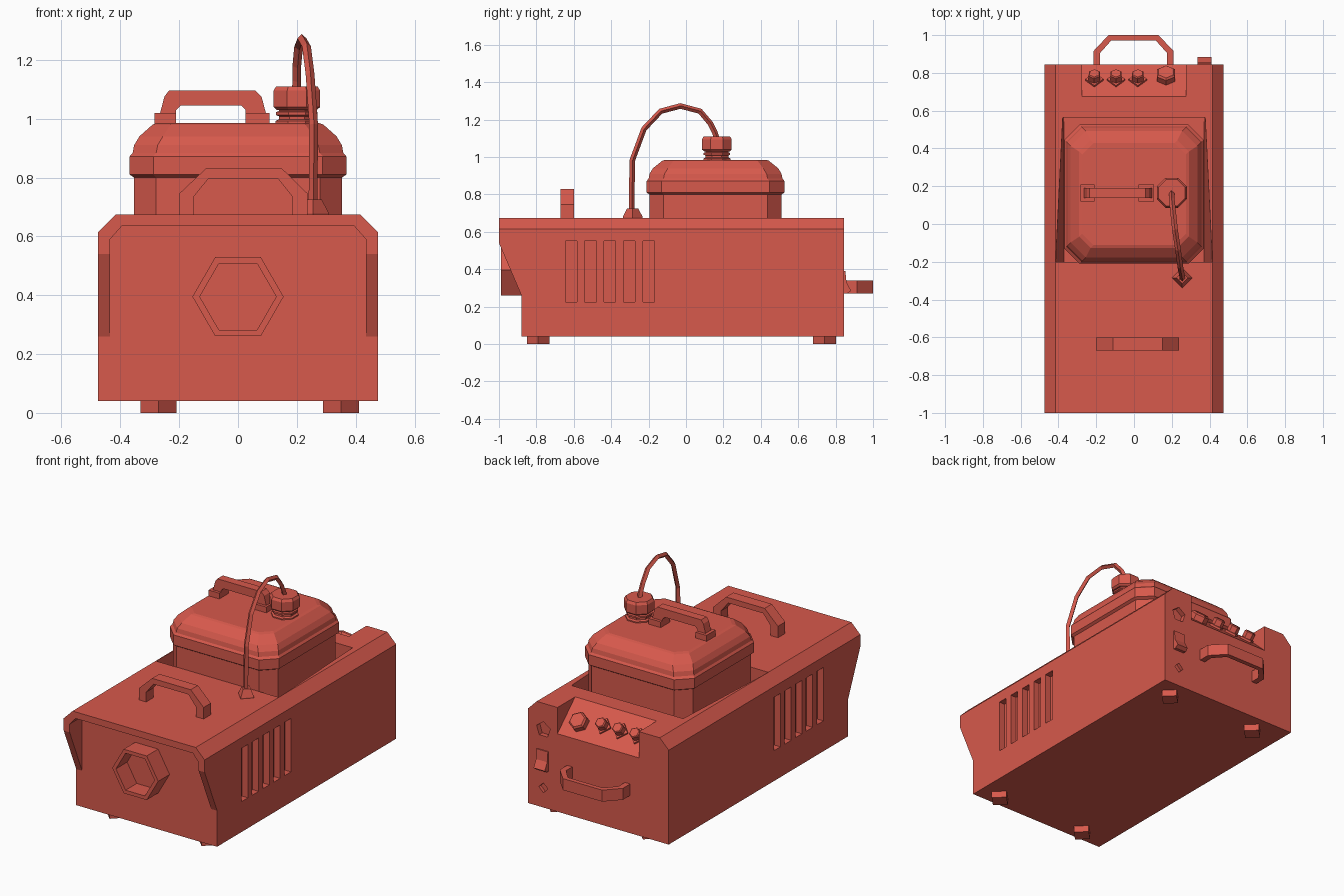
import bpy, bmesh, math
from mathutils import Matrix, Vector

if "Cube" in bpy.data.objects:
    bpy.data.objects.remove(bpy.data.objects["Cube"])

red = bpy.data.materials.new("warm_red")
red.diffuse_color = (0.68, 0.1, 0.072, 1)
red.use_nodes = True
red.node_tree.nodes["Principled BSDF"].inputs["Base Color"].default_value = red.diffuse_color


def loft(name, rings):
    """Bridge equal-length rings of points and cap both ends."""
    bm = bmesh.new()
    vs = [[bm.verts.new(p) for p in ring] for ring in rings]
    n = len(vs[0])
    for a, b in zip(vs, vs[1:]):
        for i in range(n):
            j = (i + 1) % n
            bm.faces.new((a[i], a[j], b[j], b[i]))
    bm.faces.new(vs[0][::-1])
    bm.faces.new(vs[-1])
    bmesh.ops.recalc_face_normals(bm, faces=bm.faces)
    me = bpy.data.meshes.new(name)
    bm.to_mesh(me)
    bm.free()
    me.materials.append(red)
    ob = bpy.data.objects.new(name, me)
    bpy.context.collection.objects.link(ob)
    return ob


def prism(name, pts, axis, a, b):
    """Extrude a 2D outline along an axis from a to b."""
    def at(p, t):
        return {"x": (t, p[0], p[1]), "y": (p[0], t, p[1]), "z": (p[0], p[1], t)}[axis]
    return loft(name, [[at(p, t) for p in pts] for t in (a, b)])


def rect(x0, x1, y0, y1):
    return [(x0, y0), (x1, y0), (x1, y1), (x0, y1)]


def ngon(n, r, cx=0, cy=0, turn=0):
    return [(cx + r * math.cos(math.tau * i / n + turn),
             cy + r * math.sin(math.tau * i / n + turn)) for i in range(n)]


def lathe(name, n, steps, cx, cy, turn=0):
    return loft(name, [[(x, y, z) for x, y in ngon(n, r, cx, cy, turn)] for r, z in steps])


def cut(ob, cutter):
    m = ob.modifiers.new("cut", "BOOLEAN")
    m.operation, m.solver, m.object = "DIFFERENCE", "EXACT", cutter
    bpy.context.view_layer.objects.active = ob
    bpy.ops.object.modifier_apply(modifier=m.name)
    bpy.data.objects.remove(cutter)


# Main housing with bevelled top edges
body = prism("housing", [(-.475, .04), (.475, .04), (.475, .615), (.415, .675),
                         (-.415, .675), (-.475, .615)], "y", -1, .845)
# Hooded front: recess, then slanted side cheeks
cut(body, prism("hood_cutter", [(-.435, -.1), (.435, -.1), (.435, .59), (.395, .635),
                                (-.395, .635), (-.435, .59)], "y", -1.1, -.88))
cut(body, prism("cheek_cutter", [(-1.1, .54), (-1, .54), (-.88, .26), (-.88, -.1), (-1.1, -.1)],
                "x", -.6, .6))
# Tank well with tapering side walls
cut(body, loft("well_cutter", [
    [(-.37, -.2, .42), (.37, -.2, .42), (.37, .565, .42), (-.37, .565, .42)],
    [(-.415, -.2, .676), (.415, -.2, .676), (.377, .565, .676), (-.377, .565, .676)]]))
# Sloping control panel notch
cut(body, prism("panel_cutter", [(.675, .675), (.845, .515), (.9, .463), (.9, .75), (.675, .75)],
                "x", -.275, .275))
# Side vents
for s in (-1, 1):
    for i in range(5):
        y = -.645 + .1035 * i
        cut(body, prism("vent_cutter", rect(y, y + .062, .225, .55), "x", s * .435, s * .5))
# Rear sockets
cut(body, prism("socket_cutter", ngon(5, .048, .37, .515, math.pi / 2), "y", .815, .9))
cut(body, prism("port_cutter", ngon(4, .03, .37, .16), "y", .825, .9))

# Feet
for x in (-.27, .35):
    for y in (-.79, .74):
        lathe("foot", 4, [(.061, 0), (.061, .045)], x, y)

# Hexagonal hollow nozzle
loft("nozzle", [[(x, y, z) for x, z in ngon(6, r, 0, .395)]
                for r, y in ((.155, -.87), (.155, -.99), (.13, -.99), (.13, -.882))])

# Carry handle on the roof
prism("front_handle", [(-.2, .67), (-.2, .745), (-.11, .83), (.15, .83), (.237, .745), (.237, .67),
                       (.185, .67), (.185, .735), (.135, .797), (-.1, .797), (-.15, .735),
                       (-.15, .67)], "y", -.67, -.6)
# Rear pull handle
prism("rear_handle", [(-.215, .84), (-.215, .915), (-.135, 1), (.13, 1), (.21, .915), (.21, .84),
                      (.175, .84), (.175, .905), (.115, .972), (-.12, .972), (-.18, .905),
                      (-.18, .84)], "z", .27, .34)
# Rear rocker switch
prism("rocker_switch", [(.84, .27), (.862, .27), (.883, .285), (.858, .33), (.852, .39), (.84, .39)],
      "x", .335, .41)

# Control knobs standing on the sloping panel
slope = Vector((0, .16, .17)).normalized()
tilt = Vector((0, 0, 1)).rotation_difference(slope).to_matrix().to_4x4()


def on_panel(ob, x, y):
    z = .675 - (y - .675) * .16 / .17
    ob.data.transform(Matrix.Translation((x, y, z)) @ tilt)


for x in (-.21, -.095, .02):
    on_panel(lathe("knob_base", 4, [(.048, -.01), (.048, .012), (.03, .016)], 0, 0), x, .76)
    on_panel(lathe("knob", 6, [(.034, .01), (.034, .05), (.028, .056)], 0, 0, .5), x, .76)
on_panel(lathe("dial", 6, [(.055, -.01), (.055, .035), (.045, .045)], 0, 0, math.pi / 6), .17, .775)


# Liquid tank lofted from chamfered rectangles
def tank_ring(hx, hy, c, z, cy=.158):
    return [(x, y + cy, z) for x, y in (
        (-hx + c, -hy), (hx - c, -hy), (hx, -hy + c), (hx, hy - c),
        (hx - c, hy), (-hx + c, hy), (-hx, hy - c), (-hx, -hy + c))]


loft("tank", [tank_ring(*r) for r in (
    (.353, .353, .075, .41), (.353, .353, .075, .8), (.368, .368, .08, .81),
    (.368, .368, .08, .872), (.358, .358, .08, .884), (.353, .353, .08, .91),
    (.335, .335, .08, .94), (.29, .285, .06, .98), (.275, .27, .06, .985))])
# Tank grip, thicker at its two ends
prism("tank_grip", [(-.275, .98), (-.25, 1.075), (-.235, 1.095), (.06, 1.095), (.08, 1.075),
                    (.105, .98), (.025, .98), (.025, 1.03), (.01, 1.045), (-.195, 1.045),
                    (-.21, 1.03), (-.21, .98)], "y", .137, .19)
for x0, x1 in ((-.283, -.21), (.025, .107)):
    prism("grip_foot", rect(x0, x1, .12, .208), "z", .98, 1.02)
# Neck rings and screw cap
lathe("tank_neck", 8, [(.078, .98), (.078, .992), (.066, .998), (.066, 1.008), (.076, 1.012),
                       (.076, 1.022), (.066, 1.026), (.066, 1.04)], .2, .165, math.pi / 8)
lathe("tank_cap", 8, [(.074, 1.03), (.086, 1.04), (.086, 1.095), (.076, 1.11)], .2, .165, math.pi / 8)

# Feed hose arching from the cap to the roof
path = [(.198, .168, 1.09), (.2, .155, 1.13), (.2, .13, 1.18), (.206, .075, 1.245), (.217, -.03, 1.273),
        (.233, -.135, 1.245), (.245, -.225, 1.15), (.257, -.288, .98), (.255, -.29, .7)]
cu = bpy.data.curves.new("feed_hose", "CURVE")
cu.dimensions = "3D"
cu.bevel_depth, cu.bevel_resolution, cu.use_fill_caps = .015, 0, True
sp = cu.splines.new("POLY")
sp.points.add(len(path) - 1)
for p, co in zip(sp.points, path):
    p.co = (*co, 1)
cu.materials.append(red)
hose = bpy.data.objects.new("feed_hose", cu)
bpy.context.collection.objects.link(hose)
bpy.ops.object.select_all(action="DESELECT")
hose.select_set(True)
bpy.context.view_layer.objects.active = hose
bpy.ops.object.convert(target="MESH")
for poly in hose.data.polygons:
    poly.use_smooth = False
# Hose inlet
lathe("hose_inlet", 4, [(.053, .67), (.053, .68), (.03, .725)], .255, -.285)
